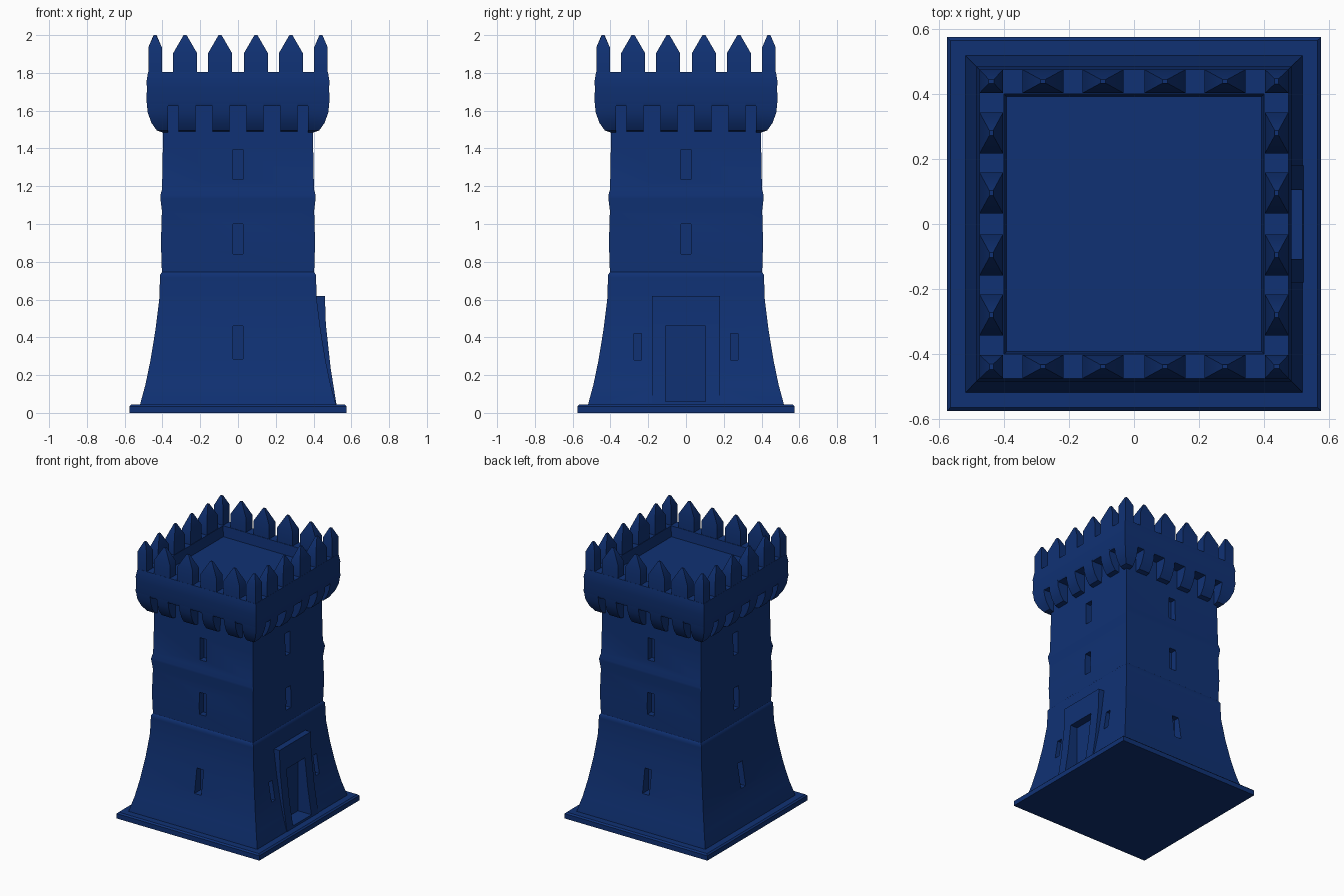
import bpy, bmesh, math
from mathutils import Matrix, Vector

if "Cube" in bpy.data.objects:
    bpy.data.objects.remove(bpy.data.objects["Cube"])

blue = bpy.data.materials.new("deep blue")
blue.diffuse_color = (0.005, 0.031, 0.175, 1)
blue.use_nodes = True
blue.node_tree.nodes["Principled BSDF"].inputs["Base Color"].default_value = blue.diffuse_color


def make(name, bm):
    bmesh.ops.recalc_face_normals(bm, faces=bm.faces[:])
    me = bpy.data.meshes.new(name)
    bm.to_mesh(me)
    bm.free()
    me.materials.append(blue)
    ob = bpy.data.objects.new(name, me)
    bpy.context.collection.objects.link(ob)
    return ob


def square_loft(name, profile):
    """Stack square rings given as (half width, z) and cap both ends."""
    bm = bmesh.new()
    rings = [[bm.verts.new((sx * h, sy * h, z))
              for sx, sy in ((-1, -1), (1, -1), (1, 1), (-1, 1))] for h, z in profile]
    for a, b in zip(rings, rings[1:]):
        for i in range(4):
            j = (i + 1) % 4
            bm.faces.new((a[i], a[j], b[j], b[i]))
    bm.faces.new(rings[0][::-1])
    bm.faces.new(rings[-1])
    return make(name, bm)


def add_box(bm, x0, x1, y0, y1, z0, z1):
    m = Matrix.Translation(((x0 + x1) / 2, (y0 + y1) / 2, (z0 + z1) / 2)) @ \
        Matrix.Diagonal((x1 - x0, y1 - y0, z1 - z0, 1))
    return bmesh.ops.create_cube(bm, size=1, matrix=m)["verts"]


def add_prism(bm, profile, y0, y1):
    """Extrude an (x, z) outline along y."""
    a = [bm.verts.new((x, y0, z)) for x, z in profile]
    b = [bm.verts.new((x, y1, z)) for x, z in profile]
    n = len(profile)
    for i in range(n):
        j = (i + 1) % n
        bm.faces.new((a[i], a[j], b[j], b[i]))
    bm.faces.new(a)
    bm.faces.new(b[::-1])
    return a + b


def turn(bm, verts, quarter):
    bmesh.ops.rotate(bm, verts=verts, cent=(0, 0, 0),
                     matrix=Matrix.Rotation(quarter * math.pi / 2, 3, 'Z'))


def select_only(ob):
    bpy.ops.object.select_all(action='DESELECT')
    ob.select_set(True)
    bpy.context.view_layer.objects.active = ob


def cut(ob, cutter):
    mod = ob.modifiers.new("openings", 'BOOLEAN')
    mod.operation = 'DIFFERENCE'
    mod.solver = 'EXACT'
    mod.object = cutter
    select_only(ob)
    bpy.ops.object.modifier_apply(modifier=mod.name)


# base slab
slab = square_loft("base_slab", [(0.575, 0), (0.575, 0.035), (0.565, 0.045)])

# flared shaft with two string-course lips
shaft = square_loft("tower_shaft", [
    (0.52, 0.03), (0.517, 0.05), (0.49, 0.15), (0.463, 0.28), (0.437, 0.44), (0.417, 0.60),
    (0.413, 0.715), (0.413, 0.73), (0.403, 0.745), (0.408, 0.90), (0.403, 1.07),
    (0.411, 1.135), (0.411, 1.15), (0.402, 1.185), (0.398, 1.40), (0.396, 1.65)])

# projecting door frame on the right side
bm = bmesh.new()
add_prism(bm, [(0.38, 0.04), (0.522, 0.04), (0.49, 0.24), (0.465, 0.47), (0.46, 0.62), (0.38, 0.62)],
          -0.18, 0.18)
frame = make("door_frame", bm)

# cutter for window slits on every side (built facing +x, then turned)
bm = bmesh.new()
for q in range(4):
    for x, z0, z1 in ((0.39, 0.285, 0.46), (0.36, 0.84, 1.0), (0.355, 1.235, 1.395)):
        if q == 0 and z0 < 0.5:
            continue
        turn(bm, add_box(bm, x, 0.7, -0.027, 0.027, z0, z1), q)
for y in (-0.255, 0.255):
    add_box(bm, 0.405, 0.7, y - 0.02, y + 0.02, 0.28, 0.42)
slits = make("slit_cutter", bm)

# doorway cutter
bm = bmesh.new()
add_box(bm, 0.41, 0.7, -0.108, 0.104, 0.06, 0.46)
doorway = make("doorway_cutter", bm)

cut(shaft, slits)
cut(shaft, doorway)
cut(frame, doorway)
for c in (slits, doorway):
    bpy.data.objects.remove(c)

# parapet with sunken roof floor
parapet = square_loft("parapet", [
    (0.39, 1.625), (0.478, 1.625), (0.485, 1.645), (0.482, 1.725), (0.485, 1.75),
    (0.476, 1.805), (0.400, 1.805), (0.393, 1.73)])

# corbels under the parapet
outline = [(0.38, 1.64), (0.483, 1.64), (0.478, 1.59), (0.458, 1.535), (0.43, 1.495), (0.38, 1.485)]
bm = bmesh.new()
for q in range(4):
    for y in (-0.27, -0.09, 0.09, 0.27):
        turn(bm, add_prism(bm, outline, y - 0.045, y + 0.045), q)
corbels = make("corbels", bm)

# corner corbels, flaring diagonally
bm = bmesh.new()
for q in range(4):
    rings = []
    for h, z in outline[1:5] + [(0.40, 1.485)]:
        rings.append([bm.verts.new((x, y, z)) for x, y in
                      ((0.37, 0.37), (h, 0.37), (h, h), (0.37, h))])
    for a, b in zip(rings, rings[1:]):
        for i in range(4):
            j = (i + 1) % 4
            bm.faces.new((a[i], a[j], b[j], b[i]))
    bm.faces.new(rings[0])
    bm.faces.new(rings[-1])
    turn(bm, [v for r in rings for v in r], q)
corner_corbels = make("corner_corbels", bm)


# pointed merlons around the top
def add_merlon(bm, y, w, shoulder, q):
    cx = 0.439
    rings = [[bm.verts.new((cx + sx * d, y + sy * hw, z))
              for sx, sy in ((-1, -1), (1, -1), (1, 1), (-1, 1))]
             for d, hw, z in ((0.036, w, 1.79), (0.036, w, shoulder), (0.006, 0.008, 2.0))]
    for a, b in zip(rings, rings[1:]):
        for i in range(4):
            j = (i + 1) % 4
            bm.faces.new((a[i], a[j], b[j], b[i]))
    bm.faces.new(rings[0])
    bm.faces.new(rings[2])
    turn(bm, [v for r in rings for v in r], q)


bm = bmesh.new()
for q in range(4):
    for y in (-0.28, -0.095, 0.095, 0.28):
        add_merlon(bm, y, 0.063, 1.905, q)
    add_merlon(bm, 0.439, 0.036, 1.935, q)
merlons = make("merlons", bm)

# smooth shading with crisp corners
for ob in (slab, shaft, frame, parapet, corbels, corner_corbels, merlons):
    select_only(ob)
    bpy.ops.object.shade_smooth_by_angle(angle=math.radians(35))
